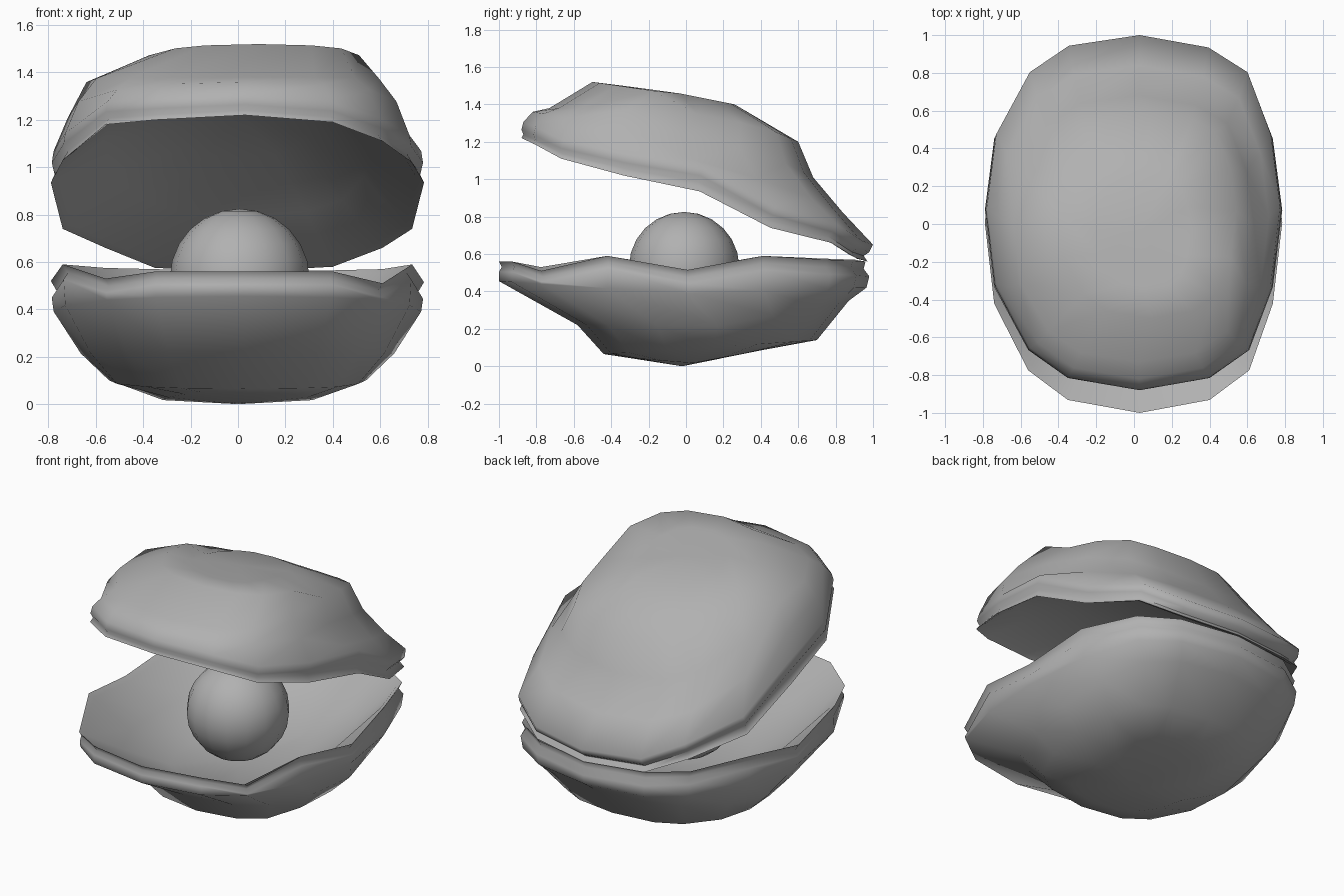
import bpy, bmesh, math
from mathutils import Vector

cube = bpy.data.objects.get("Cube")
if cube:
    bpy.data.objects.remove(cube, do_unlink=True)

# One plain grey for everything
GREY = (0.44, 0.44, 0.44, 1)
grey = bpy.data.materials.new("mid grey")
grey.use_nodes = True
grey.diffuse_color = GREY
grey.node_tree.nodes["Principled BSDF"].inputs["Base Color"].default_value = GREY

# Shell outline seen from above, from the front round by the left side
OUTLINE = [(0.03, -1.0), (0.40, -0.93), (0.61, -0.77), (0.735, -0.41),
           (0.785, 0.03), (0.735, 0.44), (0.61, 0.79), (0.40, 0.93),
           (0.03, 1.0), (-0.35, 0.94), (-0.56, 0.79), (-0.74, 0.44),
           (-0.79, 0.03), (-0.74, -0.41), (-0.56, -0.77), (-0.35, -0.93)]


def ring(sx, y_front, y_back, z_front, z_side, z_back, dx=0, dip=0):
    """Scaled outline whose height runs from front through side to back.
    dx shifts it sideways, dip sinks the middle of its left side."""
    pts = []
    for x, y in OUTLINE:
        end = z_front if y < 0 else z_back
        sink = dip * max(0, 1 - abs(y - 0.1) / 0.5) if x > 0.5 else 0
        pts.append(Vector((x * sx + dx,
                           y_front + (y + 1) / 2 * (y_back - y_front),
                           z_side + (end - z_side) * abs(y) - sink)))
    return pts


def rim(sx, y_front, y_back, heights, lift=(0, 0, 0)):
    """Wavy outline that follows the listed rim heights."""
    pts = ring(sx, y_front, y_back, *lift)
    for p, z in zip(pts, heights):
        p.z += z
    return pts


def finish(obj, angle):
    obj.data.materials.append(grey)
    bpy.ops.object.select_all(action='DESELECT')
    obj.select_set(True)
    bpy.context.view_layer.objects.active = obj
    bpy.ops.object.shade_smooth_by_angle(angle=math.radians(angle))


def shell(name, first, rings, last):
    """Skin the rings into a closed half shell, capped by two centre points."""
    bm = bmesh.new()
    loops = [[bm.verts.new(p) for p in r] for r in rings]
    start, end = bm.verts.new(first), bm.verts.new(last)
    n = len(OUTLINE)
    for i in range(n):
        j = (i + 1) % n
        bm.faces.new((start, loops[0][i], loops[0][j]))
        bm.faces.new((end, loops[-1][j], loops[-1][i]))
        for a, b in zip(loops, loops[1:]):
            bm.faces.new((a[i], b[i], b[j], a[j]))
    bmesh.ops.recalc_face_normals(bm, faces=bm.faces)
    mesh = bpy.data.meshes.new(name)
    bm.to_mesh(mesh)
    bm.free()
    obj = bpy.data.objects.new(name, mesh)
    bpy.context.collection.objects.link(obj)
    finish(obj, 85)


# Lower shell: hollow, rim, outer lip, then the rounded underside
low = [0.56, 0.56, 0.51, 0.59, 0.515, 0.59, 0.57, 0.565, 0.56,
       0.57, 0.575, 0.59, 0.52, 0.59, 0.53, 0.56]
shell("lower_shell", (0, 0, 0.215), [
    ring(0.40, -0.45, 0.42, 0.26, 0.235, 0.26),
    ring(0.72, -0.74, 0.72, 0.40, 0.35, 0.38),
    rim(0.96, -0.97, 0.94, low, (-0.02, -0.02, -0.02)),
    rim(1.00, -1.00, 0.96, low),
    rim(0.97, -0.985, 0.95, low, (-0.03, -0.04, -0.04)),
    rim(0.995, -1.00, 0.98, low, (-0.055, -0.07, -0.08)),
    ring(0.985, -1.00, 0.965, 0.455, 0.39, 0.42),
    ring(0.84, -0.58, 0.87, 0.22, 0.21, 0.35),
    ring(0.69, -0.44, 0.70, 0.065, 0.10, 0.14),
    ring(0.40, -0.34, 0.40, 0.05, 0.015, 0.085),
], (0, -0.02, 0.0))

# Upper shell: hollow, rim, outer lip, then the domed top
up = [1.22, 1.19, 1.11, 1.02, 0.935, 0.74, 0.66, 0.58, 0.56,
      0.575, 0.66, 0.74, 0.935, 1.03, 1.18, 1.20]
shell("upper_shell", (0, 0, 1.23), [
    ring(0.40, -0.42, 0.40, 1.32, 1.23, 1.04, dip=0.03),
    ring(0.72, -0.66, 0.68, 1.28, 1.13, 0.79, dip=0.07),
    rim(0.96, -0.85, 0.93, up, (0.02, 0.02, 0.02)),
    rim(1.00, -0.88, 0.97, up),
    rim(0.97, -0.87, 0.95, up, (0.02, 0.05, 0.03)),
    rim(0.995, -0.88, 0.98, up, (0.045, 0.085, 0.05)),
    rim(0.985, -0.87, 1.00, up, (0.085, 0.135, 0.09)),
    ring(0.91, -0.82, 0.84, 1.36, 1.22, 0.82, dip=0.12),
    ring(0.81, -0.73, 0.68, 1.38, 1.37, 1.01, dip=0.14),
    ring(0.60, -0.50, 0.60, 1.52, 1.44, 1.20, dx=0.07, dip=0.10),
    ring(0.32, -0.34, 0.26, 1.50, 1.46, 1.40, dx=0.05),
], (0.03, -0.05, 1.46))

# Pearl resting in the hollow
bpy.ops.mesh.primitive_uv_sphere_add(segments=16, ring_count=12, radius=0.295,
                                     location=(0.007, -0.01, 0.53))
pearl = bpy.context.object
pearl.name = "pearl"
finish(pearl, 60)
